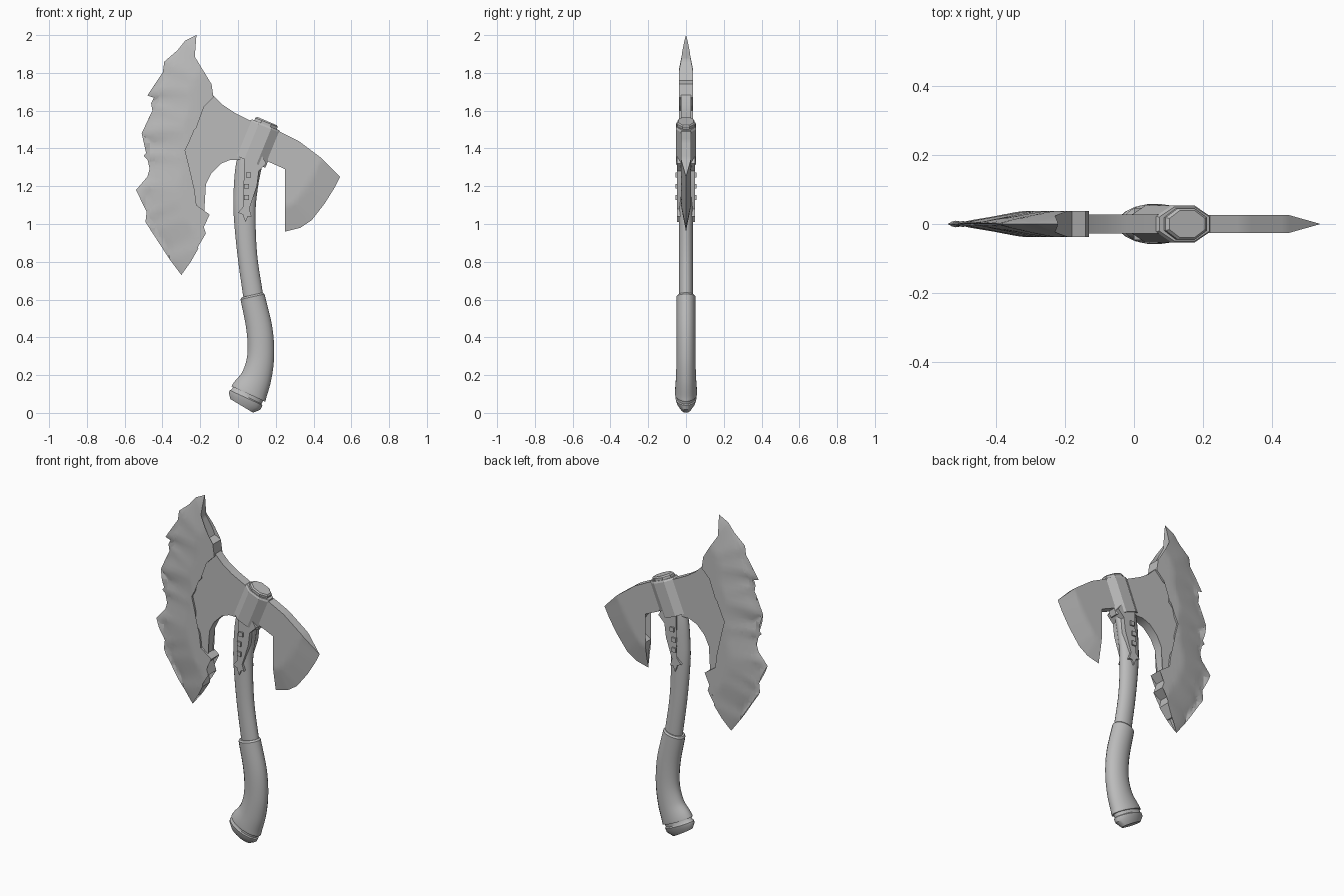
import bpy, bmesh, math
from mathutils import Vector
from mathutils.geometry import intersect_point_line

cube = bpy.data.objects.get("Cube")
if cube:
    bpy.data.objects.remove(cube, do_unlink=True)

GREY = (0.5, 0.5, 0.5, 1)
grey = bpy.data.materials.new("plain grey")
grey.use_nodes = True
grey.diffuse_color = GREY
grey.node_tree.nodes["Principled BSDF"].inputs["Base Color"].default_value = GREY


def finish(name, bm, angle=35):
    """Turn a bmesh into a named, shaded object."""
    bmesh.ops.recalc_face_normals(bm, faces=bm.faces)
    mesh = bpy.data.meshes.new(name)
    bm.to_mesh(mesh)
    bm.free()
    mesh.materials.append(grey)
    obj = bpy.data.objects.new(name, mesh)
    bpy.context.collection.objects.link(obj)
    bpy.ops.object.select_all(action="DESELECT")
    obj.select_set(True)
    bpy.context.view_layer.objects.active = obj
    bpy.ops.object.shade_smooth_by_angle(angle=math.radians(angle))
    return obj


def edge_distance(point, line):
    """Distance from a point to an open polyline."""
    best = 10.0
    for a, b in zip(line, line[1:]):
        hit, t = intersect_point_line(point, a, b)
        hit = a if t < 0 else b if t > 1 else hit
        best = min(best, (point - hit).length)
    return best


def plate(name, blunt, half, sharp=(), width=0, curve=1, step=0.025):
    """Symmetric plate in the xz plane, thinning to zero along the sharp edge."""
    bm = bmesh.new()
    outline = [Vector((x, 0, z)) for x, z in list(sharp) + list(blunt)]
    bm.faces.new([bm.verts.new(p) for p in outline])
    bmesh.ops.triangulate(bm, faces=bm.faces)
    if sharp:
        for axis in (Vector((1, 0, 0)), Vector((0, 0, 1))):
            spots = [p.dot(axis) for p in outline]
            cut = min(spots) + step
            while cut < max(spots):
                bmesh.ops.bisect_plane(bm, geom=bm.verts[:] + bm.edges[:] + bm.faces[:],
                                       plane_co=axis * cut, plane_no=axis)
                cut += step
    edge = outline[:len(sharp)]
    for v in bm.verts:
        ratio = min(1, edge_distance(v.co, edge) / width) if sharp else 1
        v.co.y = -half * ratio ** curve
    # Mirror to the back and wall in the rim
    rim = [e.verts[:] for e in bm.edges if e.is_boundary]
    faces = [f.verts[:] for f in bm.faces]
    twin = {v: bm.verts.new((v.co.x, -v.co.y, v.co.z)) for v in bm.verts[:]}
    for f in faces:
        bm.faces.new([twin[v] for v in reversed(f)])
    for a, b in rim:
        bm.faces.new((a, b, twin[b], twin[a]))
    bmesh.ops.remove_doubles(bm, verts=bm.verts, dist=0.0002)
    return finish(name, bm)


def smooth_path(points, n=6):
    """Catmull-Rom resampling of stations."""
    pts = [Vector(p) for p in points]
    pts = [pts[0] * 2 - pts[1]] + pts + [pts[-1] * 2 - pts[-2]]
    out = []
    for a, b, c, d in zip(pts, pts[1:], pts[2:], pts[3:]):
        for i in range(n):
            t = i / n
            out.append(b + (c - a) * (t / 2) + (a * 2 - b * 5 + c * 4 - d) * (t * t / 2)
                       + (b * 3 - a - c * 3 + d) * (t ** 3 / 2))
    return out + [pts[-2]]


def loft(name, stations, sides=20, angle=35):
    """Capped tube through stations of x, z, half width and half depth."""
    bm = bmesh.new()
    rings = []
    scale = 1 / math.cos(math.pi / sides)
    for i, (x, z, rx, ry) in enumerate(stations):
        a, b = stations[max(i - 1, 0)], stations[min(i + 1, len(stations) - 1)]
        along = Vector((b[0] - a[0], 0, b[1] - a[1])).normalized()
        across = Vector((-along.z, 0, along.x))
        ring = []
        for k in range(sides):
            t = math.tau * (k + 0.5) / sides
            ring.append(bm.verts.new(Vector((x, 0, z)) + across * (rx * scale * math.cos(t))
                                     + Vector((0, ry * scale * math.sin(t), 0))))
        rings.append(ring)
    for r, s in zip(rings, rings[1:]):
        for k in range(sides):
            j = (k + 1) % sides
            bm.faces.new((r[k], r[j], s[j], s[k]))
    bm.faces.new(rings[0])
    bm.faces.new(rings[-1])
    return finish(name, bm, angle)


# Large jagged blade: ragged cutting edge, cracked inner edge
plate("jagged_blade", half=0.038, width=0.17, curve=0.8, sharp=[
    (-.22, 2), (-.28, 1.97), (-.32, 1.92), (-.39, 1.86), (-.4, 1.79), (-.44, 1.73),
    (-.48, 1.68), (-.42, 1.66), (-.46, 1.64), (-.45, 1.58), (-.51, 1.48), (-.45, 1.42),
    (-.5, 1.36), (-.46, 1.32), (-.48, 1.25), (-.54, 1.18), (-.49, 1.16), (-.48, 1.1),
    (-.49, 1.01), (-.45, 1.02), (-.44, .96), (-.37, .87), (-.36, .81), (-.3, .73)],
    blunt=[
    (-.27, .81), (-.25, .8), (-.21, .87), (-.22, .92), (-.17, .95), (-.19, 1.01),
    (-.15, 1.05), (-.22, 1.1), (-.23, 1.18), (-.26, 1.24), (-.26, 1.31), (-.28, 1.39),
    (-.26, 1.43), (-.25, 1.48), (-.22, 1.51), (-.22, 1.6), (-.18, 1.62), (-.13, 1.67),
    (-.14, 1.74), (-.18, 1.76), (-.23, 1.87)])

# Web joining the jagged blade to the socket
plate("blade_web", half=0.027, blunt=[
    (-.14, 1.69), (-.08, 1.63), (-.02, 1.59), (.08, 1.54), (.15, 1.5), (.1, 1.37),
    (0, 1.34), (-.04, 1.34), (-.09, 1.32), (-.14, 1.27), (-.17, 1.21), (-.185, 1.1),
    (-.18, 1.04), (-.24, 1.07), (-.3, 1.39), (-.24, 1.62)])

# Small hooked blade with a ground edge
plate("hooked_blade", half=0.026, width=0.13, step=0.02, sharp=[
    (.54, 1.25), (.51, 1.19), (.46, 1.11), (.39, 1.02), (.33, .98), (.25, .96)],
    blunt=[
    (.26, 1.04), (.25, 1.12), (.3, 1.15), (.305, 1.19), (.295, 1.23), (.25, 1.29),
    (.16, 1.33), (.14, 1.45), (.22, 1.49), (.32, 1.44), (.44, 1.35)])

# Eight-sided socket and its raised cap
loft("socket", [(.066, 1.33, .085, .054), (.142, 1.515, .085, .054),
                (.146, 1.525, .078, .049)], sides=8, angle=20)
loft("socket_cap", [(.14, 1.51, .064, .045), (.151, 1.538, .064, .045),
                    (.154, 1.545, .056, .039)], sides=8, angle=20)

# Curved shaft, grip and pommel
loft("shaft", smooth_path([(.09, 1.4, .07, .04), (.058, 1.31, .069, .04),
                           (.04, 1.18, .063, .039), (.035, 1.05, .058, .038),
                           (.05, .83, .052, .037), (.085, .59, .053, .037)]))
loft("grip", [(.075, .624, .058, .043)] + smooth_path([
    (.077, .615, .065, .05), (.114, .44, .069, .05), (.12, .3, .071, .05),
    (.098, .19, .08, .053), (.062, .115, .096, .058), (.055, .1, .098, .058)]))
loft("pommel", [(.058, .11, .088, .05), (.046, .086, .088, .05), (.043, .08, .095, .055),
                (.035, .062, .095, .05), (.02, .037, .07, .033)])

# Pointed langet running down both faces of the shaft
plate("langet", half=0.047, blunt=[
    (.034, 1.35), (.034, 1.1), (0, 1.06), (.025, 1.05), (.04, 1.01), (.052, 1.04),
    (.072, 1.04), (.06, 1.08), (.1, 1.2), (.11, 1.28), (.15, 1.32), (.12, 1.37)])

# Square rivets, showing on both faces
for n, (x, z) in enumerate([(.056, 1.26), (.044, 1.2), (.044, 1.14)], 1):
    s = 0.013
    plate(f"rivet_{n}", half=0.056,
          blunt=[(x - s, z - s), (x + s, z - s), (x + s, z + s), (x - s, z + s)])
